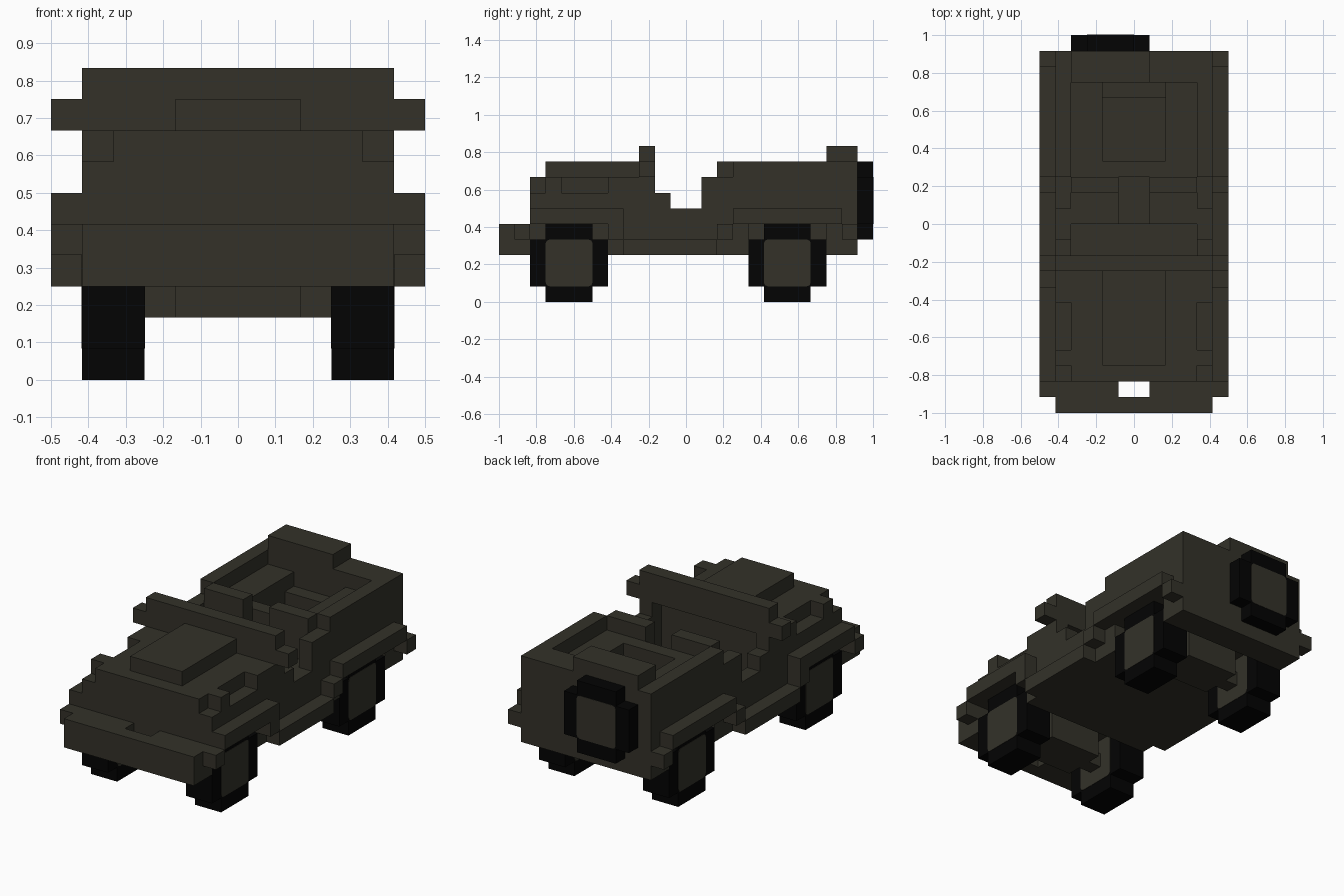
import bpy
import bmesh
from math import radians
from mathutils import Vector

UNIT = 1 / 12  # size of one building block

if "Cube" in bpy.data.objects:
    bpy.data.objects.remove(bpy.data.objects["Cube"], do_unlink=True)


def make_material(name, rgb):
    mat = bpy.data.materials.new(name)
    color = (*rgb, 1.0)
    mat.diffuse_color = color
    mat.use_nodes = True
    shader = mat.node_tree.nodes["Principled BSDF"]
    shader.inputs["Base Color"].default_value = color
    shader.inputs["Roughness"].default_value = 0.9
    return mat


PAINT = make_material("dark olive paint", (0.033, 0.031, 0.022))
RUBBER = make_material("black rubber", (0.001, 0.001, 0.001))


def cells(box):
    """All block positions inside a box given as x, y and z ranges."""
    (xa, xb), (ya, yb), (za, zb) = box
    return {(x, y, z) for x in range(xa, xb) for y in range(ya, yb) for z in range(za, zb)}


def mirrored(box):
    (xa, xb), ys, zs = box
    return ((-xb, -xa), ys, zs)


def finish(name, bm, mat):
    mesh = bpy.data.meshes.new(name)
    bm.to_mesh(mesh)
    bm.free()
    mesh.materials.append(mat)
    obj = bpy.data.objects.new(name, mesh)
    bpy.context.collection.objects.link(obj)
    return obj


def block_part(name, solids, cuts=(), mat=PAINT, mirror=False):
    """Join boxes, carve others away and keep only the outer skin."""
    filled = set()
    for box in solids:
        filled |= cells(box)
        if mirror:
            filled |= cells(mirrored(box))
    for box in cuts:
        filled -= cells(box)
        if mirror:
            filled -= cells(mirrored(box))
    bm = bmesh.new()
    corners = {}

    def corner(p):
        if p not in corners:
            corners[p] = bm.verts.new(Vector(p) * UNIT)
        return corners[p]

    for cell in sorted(filled):
        for axis in range(3):
            for side in (0, 1):
                neighbour = list(cell)
                neighbour[axis] += 1 if side else -1
                if tuple(neighbour) in filled:
                    continue
                u, v = (axis + 1) % 3, (axis + 2) % 3
                loop = []
                for du, dv in ((0, 0), (1, 0), (1, 1), (0, 1)):
                    p = list(cell)
                    p[axis] += side
                    p[u] += du
                    p[v] += dv
                    loop.append(corner(tuple(p)))
                bm.faces.new(loop if side else loop[::-1])
    bmesh.ops.dissolve_limit(bm, angle_limit=radians(1), verts=bm.verts[:], edges=bm.edges[:])
    bmesh.ops.triangulate(bm, faces=[f for f in bm.faces if len(f.verts) > 4])
    return finish(name, bm, mat)


def hub_plate(name, centre, axis, out):
    """Thin square cap with clipped corners lying on a wheel face."""
    bm = bmesh.new()
    bmesh.ops.create_cube(bm, size=1)
    size = [3 * UNIT] * 3
    size[axis] = 0.008
    bmesh.ops.scale(bm, vec=size, verts=bm.verts)
    edges = [e for e in bm.edges
             if abs((e.verts[0].co - e.verts[1].co)[axis]) > 0.001]
    bmesh.ops.bevel(bm, geom=edges, offset=0.02, segments=2, affect='EDGES', profile=0.5)
    place = Vector(centre) * UNIT
    place[axis] -= out * 0.002
    bmesh.ops.translate(bm, vec=place, verts=bm.verts)
    return finish(name, bm, PAINT)


# Body shell: nose, cabin and rear tub, carved for seats, doors and wheels
WELL_Z = (3, 5)
block_part(
    "body_shell",
    solids=[
        ((0, 5), (-10, 3), (3, 8)),
        ((0, 5), (3, 11), (3, 9)),
    ],
    cuts=[
        ((4, 5), (-10, -9), (7, 8)),   # front corner notches
        ((4, 5), (-8, -5), (7, 8)),    # hood side notches
        ((0, 4), (-3, 3), (4, 8)),     # cabin, reaching under the windshield
        ((4, 5), (-2, 1), (7, 9)),     # door openings
        ((4, 5), (-1, 1), (6, 9)),
        ((0, 4), (3, 9), (8, 9)),      # cargo bay above the benches
        ((0, 2), (4, 9), (6, 9)),      # cargo aisle
        ((3, 5), (-10, -5), WELL_Z),   # wheel wells
        ((3, 5), (4, 9), WELL_Z),
        ((0, 3), (-10, -5), (3, 4)),   # recesses above the axles
        ((0, 3), (4, 9), (3, 4)),
    ],
    mirror=True,
)
block_part("cargo_step", [((-2, 2), (8, 9), (6, 7))])
block_part("hood_bulge", [((-2, 2), (-9, -3), (8, 9))])
block_part("windshield", [((-5, 5), (-3, -2), (8, 10)), ((-6, 6), (-3, -2), (8, 9))])
block_part("spare_mount", [((-4, 1), (9, 11), (9, 10))])

# Seats
block_part("seat_base", [((-4, 4), (0, 3), (4, 5))])
for side, start in (("left", 1), ("right", -4)):
    width = (start, start + 3)
    block_part(side + "_seat", [(width, (0, 3), (5, 6)), (width, (2, 3), (6, 9))])

# Bumper with a gap behind its middle
block_part(
    "front_bumper",
    solids=[
        ((0, 5), (-12, -10), (3, 5)),
        ((5, 6), (-11, -10), (4, 5)),
    ],
    cuts=[((0, 1), (-11, -10), (3, 5))],
    mirror=True,
)

# Stepped fenders joined by running boards
block_part(
    "fenders",
    solids=[
        ((5, 6), (-10, -4), (5, 6)),
        ((5, 6), (-5, -4), (4, 5)),
        ((5, 6), (-4, 2), (3, 4)),
        ((5, 6), (2, 3), (4, 5)),
        ((5, 6), (3, 10), (5, 6)),
        ((5, 6), (10, 11), (4, 5)),
    ],
    mirror=True,
)

# Axles and wheels, with hubs showing on both faces
for end, y in (("front", -10), ("rear", 4)):
    block_part(end + "_axle", [
        ((-3, 3), (y + 2, y + 3), (2, 3)),
        ((-2, 2), (y + 1, y + 4), (2, 4)),
    ])
    for side, x, out in (("left", 3, 1), ("right", -5, -1)):
        width = (x, x + 2)
        label = end + "_" + side
        block_part(label + "_tyre", [
            (width, (y, y + 5), (1, 4)),
            (width, (y + 1, y + 4), (0, 5)),
        ], mat=RUBBER)
        hub_plate(label + "_hub", (5 * out, y + 2.5, 2.5), 0, out)
        hub_plate(label + "_inner_hub", (3 * out, y + 2.5, 2.5), 0, -out)

# Spare wheel on the tail
block_part("spare_tyre", [
    ((-4, 1), (11, 12), (5, 8)),
    ((-3, 0), (11, 12), (4, 9)),
], mat=RUBBER)
hub_plate("spare_hub", (-1.5, 12, 6.5), 1, 1)
